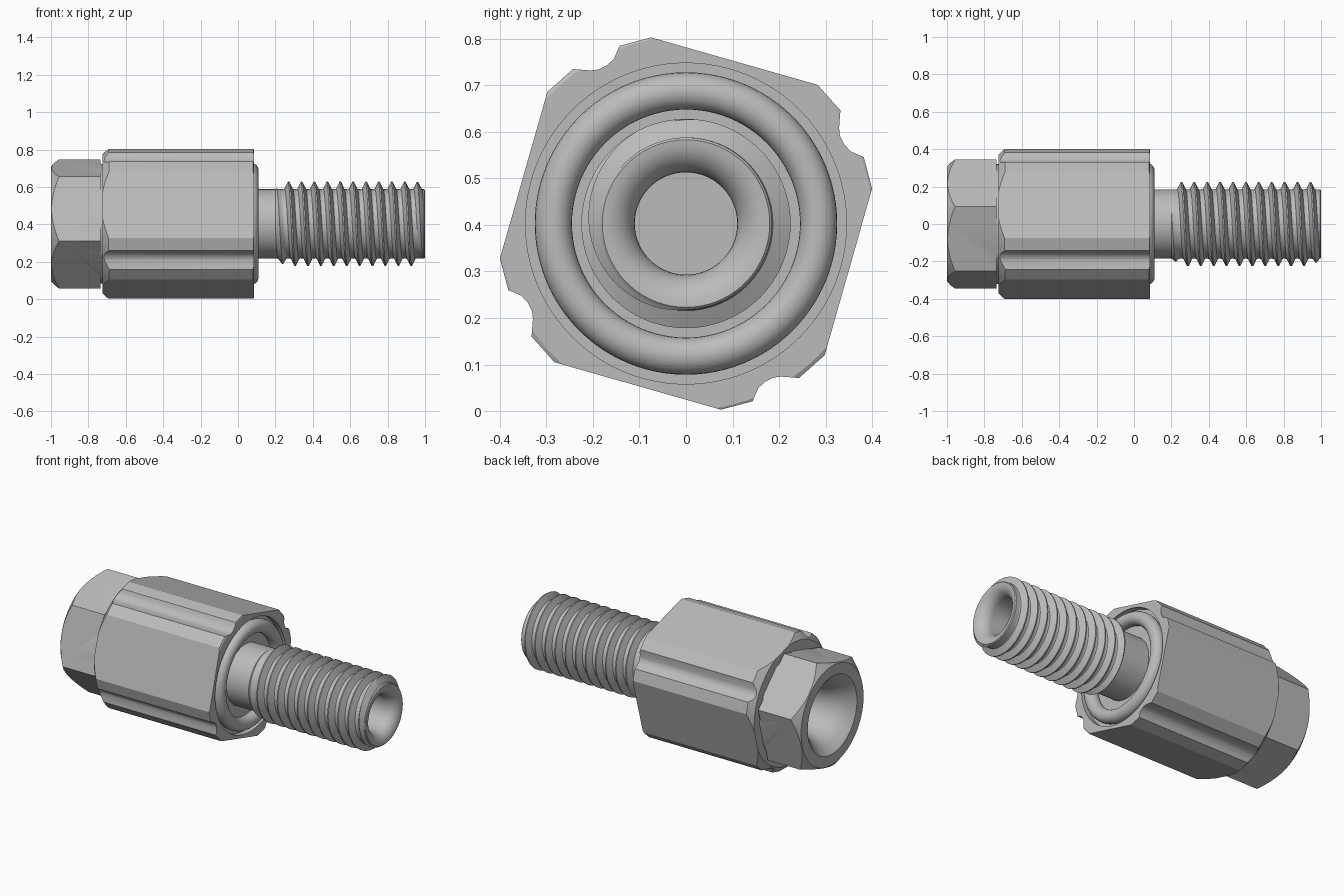
import bpy, bmesh, math
from mathutils import Vector

cube = bpy.data.objects.get("Cube")
if cube:
    bpy.data.objects.remove(cube)

AXIS_Z = 0.403
SEGMENTS = 96

steel = bpy.data.materials.new("plain grey metal")
steel.use_nodes = True
GREY = (0.5, 0.5, 0.5, 1)
steel.diffuse_color = GREY
steel.node_tree.nodes["Principled BSDF"].inputs["Base Color"].default_value = GREY


def around(x, r, angle):
    """Point at a radius and angle about the long axis."""
    return Vector((x, r * math.cos(angle), AXIS_Z + r * math.sin(angle)))


def finish(name, bm):
    bmesh.ops.remove_doubles(bm, verts=bm.verts, dist=1e-5)
    bmesh.ops.recalc_face_normals(bm, faces=bm.faces)
    mesh = bpy.data.meshes.new(name)
    bm.to_mesh(mesh)
    bm.free()
    mesh.materials.append(steel)
    obj = bpy.data.objects.new(name, mesh)
    bpy.context.collection.objects.link(obj)
    smooth(obj)
    return obj


def smooth(obj):
    obj.data.shade_smooth()
    obj.data.set_sharp_from_angle(angle=math.radians(28))


def lathe(name, profile, closed=False):
    """Spin (x, radius) points about the long axis."""
    bm = bmesh.new()
    points = profile + profile[:1] if closed else profile
    verts = [bm.verts.new((x, r, AXIS_Z)) for x, r in points]
    edges = [bm.edges.new(pair) for pair in zip(verts, verts[1:])]
    bmesh.ops.spin(bm, geom=verts + edges, cent=(0, 0, AXIS_Z), axis=(1, 0, 0),
                   angle=math.tau, steps=SEGMENTS)
    return finish(name, bm)


def prism(name, outline, x0, x1):
    """Extrude a (y, z) outline along the long axis."""
    bm = bmesh.new()
    face = bm.faces.new([bm.verts.new((x0, y, AXIS_Z + z)) for y, z in outline])
    made = bmesh.ops.extrude_face_region(bm, geom=[face])["geom"]
    moved = [v for v in made if isinstance(v, bmesh.types.BMVert)]
    bmesh.ops.translate(bm, verts=moved, vec=(x1 - x0, 0, 0))
    return finish(name, bm)


def trim(obj, cutter):
    """Keep only what lies inside the turned cutter, then drop the cutter."""
    mod = obj.modifiers.new("turned", "BOOLEAN")
    mod.operation = "INTERSECT"
    mod.solver = "EXACT"
    mod.object = cutter
    cutter.hide_render = True
    graph = bpy.context.evaluated_depsgraph_get()
    mesh = bpy.data.meshes.new_from_object(obj.evaluated_get(graph))
    obj.modifiers.clear()
    obj.data = mesh
    bpy.data.objects.remove(cutter)
    smooth(obj)


# Main body: four flats with a fluted corner between each pair
corner = [(-0.075, 0.400), (0.283, 0.298), (0.332, 0.243), (0.329, 0.205),
          (0.331, 0.188), (0.340, 0.170), (0.354, 0.155), (0.382, 0.143)]
outline = []
for turn in range(4):
    for y, z in corner:
        for _ in range(turn):
            y, z = z, -y
        outline.append((y, z))
body = prism("main_body", outline, -0.8, 0.2)
trim(body, lathe("body_cutter", [
    (-0.4, 0), (-0.4, 0.13), (-0.725, 0.13), (-0.725, 0.37), (-0.68, 0.42),
    (0.075, 0.42), (0.085, 0.402), (0.085, 0.345), (0.05, 0.345), (0.05, 0)]))

# Hexagonal end nut with a flared bore
hexagon = [(0.357 * math.cos(a), 0.357 * math.sin(a))
           for a in (math.radians(15 + 60 * i) for i in range(6))]
nut = prism("end_nut", hexagon, -1.0, -0.7)
trim(nut, lathe("nut_cutter", [
    (-1, 0.305), (-0.95, 0.365), (-0.735, 0.365), (-0.735, 0.32), (-0.715, 0.32),
    (-0.715, 0.13), (-0.8, 0.135), (-0.87, 0.15), (-0.92, 0.17), (-0.96, 0.197),
    (-1, 0.24)], closed=True))

# Sealing ring seated in the body's end face
lathe("sealing_ring", [(0.07 + 0.04 * math.cos(a), 0.285 + 0.04 * math.sin(a))
                       for a in (math.tau * i / 24 for i in range(24))], closed=True)

# Stud with a rounded mouth leading into a blind bore
mouth = [(0.93 + 0.07 * math.sin(a), 0.18 - 0.07 * math.cos(a))
         for a in (math.pi / 2 * (1 - i / 8) for i in range(9))]
lathe("stud", [(0.03, 0), (0.03, 0.185), (0.995, 0.185)] + mouth
      + [(0.8, 0.11), (0.8, 0)])

# Helical thread, tapering off at both ends
PITCH, ROOT, HEIGHT = 0.069, 0.184, 0.041
START, END, STEPS = 0.2, 0.993, 64
ridge = [(0, 1), (0.1, 1), (0.37, 0.08), (0.5, 0), (0.73, 0.08), (1, 1)]
bm = bmesh.new()
rows = []
for i in range(-2 * STEPS, 12 * STEPS):
    row = []
    for s, h in ridge:
        x = 0.25 + PITCH * (i / STEPS + s)
        x = min(max(x, START), END)
        fade = min(1, (x - START) / 0.05, (END - x) / 0.03)
        row.append(bm.verts.new(around(x, ROOT + HEIGHT * h * fade, math.tau * i / STEPS)))
    rows.append(row)
for a, b in zip(rows, rows[1:]):
    for j in range(len(ridge) - 1):
        bm.faces.new((a[j], a[j + 1], b[j + 1], b[j]))
finish("stud_thread", bm)
